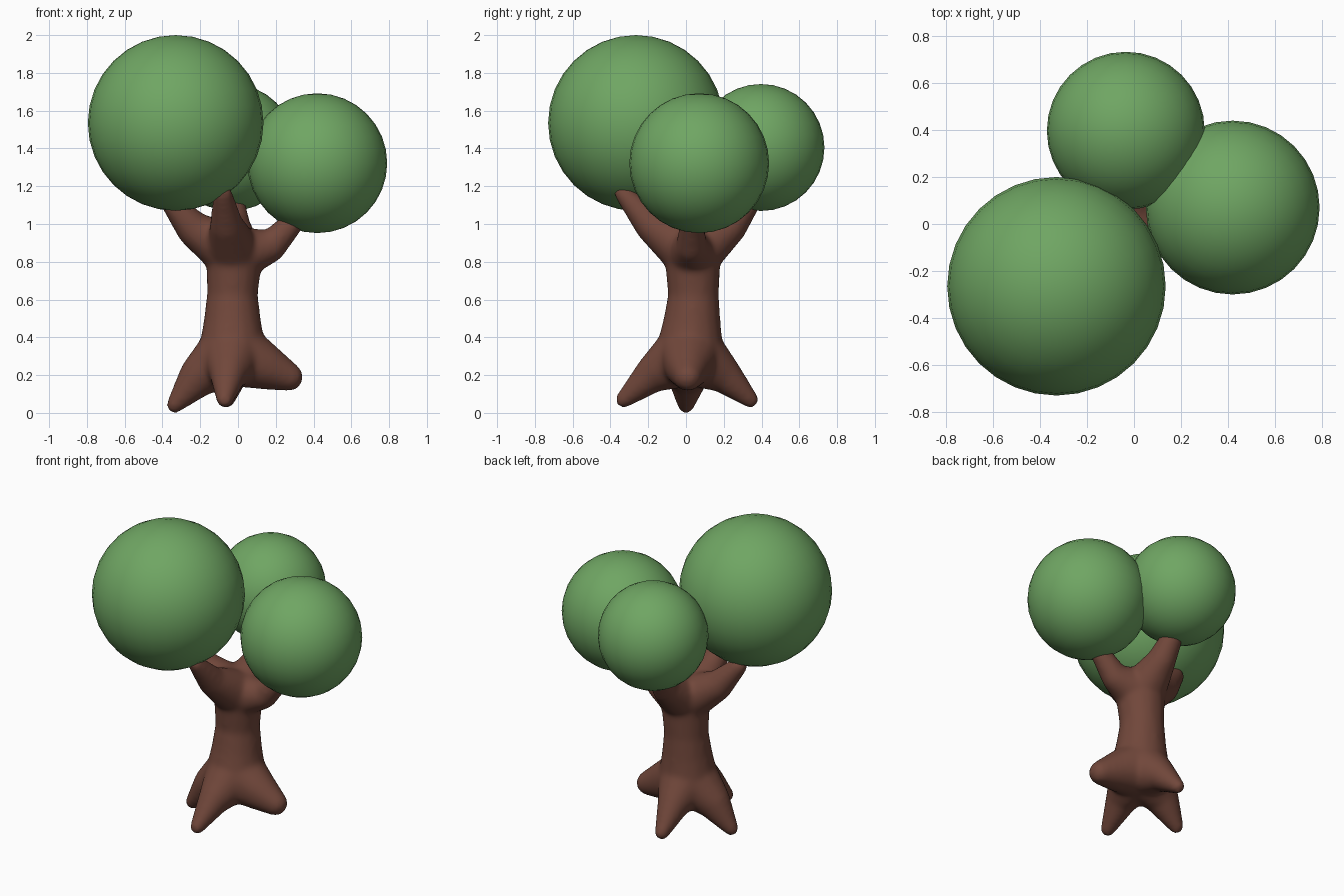
import bpy, bmesh, math
from mathutils import Vector

if "Cube" in bpy.data.objects:
    bpy.data.objects.remove(bpy.data.objects["Cube"])


def material(name, rgb):
    m = bpy.data.materials.new(name)
    m.diffuse_color = (*rgb, 1)
    m.use_nodes = True
    m.node_tree.nodes["Principled BSDF"].inputs["Base Color"].default_value = m.diffuse_color
    return m


bark = material("brown bark", (0.165, 0.063, 0.043))
leaf = material("leaf green", (0.16, 0.38, 0.125))


def ball_points(node, n=120):
    """Evenly spread points on the sphere (x, y, z, radius)."""
    x, y, z, r = node
    pts = []
    for i in range(n):
        h = 1 - 2 * (i + 0.5) / n
        a = i * math.pi * (3 - math.sqrt(5))
        s = math.sqrt(1 - h * h)
        pts.append(Vector((x + r * s * math.cos(a), y + r * s * math.sin(a), z + r * h)))
    return pts


def limb(bm, nodes):
    """Chain of tapered round-ended segments."""
    for a, b in zip(nodes, nodes[1:]):
        verts = [bm.verts.new(p) for p in ball_points(a) + ball_points(b)]
        bmesh.ops.convex_hull(bm, input=verts)


# Trunk with four roots and four branches, fused into one smooth skin
base = (-0.03, 0.02, 0.32, 0.18)
top = (-0.02, 0.035, 0.84, 0.15)
chains = [
    [base, (-0.03, 0.03, 0.46, 0.155), (-0.03, 0.04, 0.62, 0.135), top],
    # roots: left, front, back, right
    [base, (-0.20, 0.01, 0.20, 0.11), (-0.335, 0.0, 0.042, 0.045)],
    [base, (-0.05, -0.17, 0.21, 0.10), (-0.07, -0.33, 0.07, 0.045)],
    [base, (-0.045, 0.19, 0.21, 0.10), (-0.06, 0.34, 0.07, 0.045)],
    [base, (0.13, 0.01, 0.25, 0.125), (0.27, 0.01, 0.19, 0.075)],
    # branches: left, front, back, right
    [top, (-0.23, 0.0, 0.97, 0.095), (-0.36, -0.04, 1.12, 0.055)],
    [top, (-0.06, -0.18, 0.99, 0.09), (-0.08, -0.33, 1.16, 0.05)],
    [top, (-0.02, 0.23, 0.98, 0.09), (-0.03, 0.35, 1.14, 0.06)],
    [top, (0.17, 0.03, 0.88, 0.085), (0.32, 0.03, 1.04, 0.055)],
]
bm = bmesh.new()
for c in chains:
    limb(bm, c)
bmesh.ops.delete(bm, geom=[v for v in bm.verts if not v.link_faces], context='VERTS')
bmesh.ops.recalc_face_normals(bm, faces=bm.faces)
me = bpy.data.meshes.new("trunk")
bm.to_mesh(me)
bm.free()
me.materials.append(bark)
trunk = bpy.data.objects.new("trunk", me)
bpy.context.collection.objects.link(trunk)
rm = trunk.modifiers.new("fuse", 'REMESH')
rm.mode = 'VOXEL'
rm.voxel_size = 0.014
rm.use_smooth_shade = True
sm = trunk.modifiers.new("soften", 'SMOOTH')
sm.factor = 0.5
sm.iterations = 14

# Foliage balls
for name, loc, r in [
    ("large_foliage", (-0.33, -0.265, 1.535), 0.465),
    ("right_foliage", (0.42, 0.07, 1.322), 0.37),
    ("back_foliage", (-0.035, 0.397, 1.405), 0.336),
]:
    bpy.ops.mesh.primitive_uv_sphere_add(segments=32, ring_count=16, radius=r, location=loc)
    ob = bpy.context.object
    ob.name = name
    ob.data.materials.append(leaf)
    bpy.ops.object.shade_smooth()
